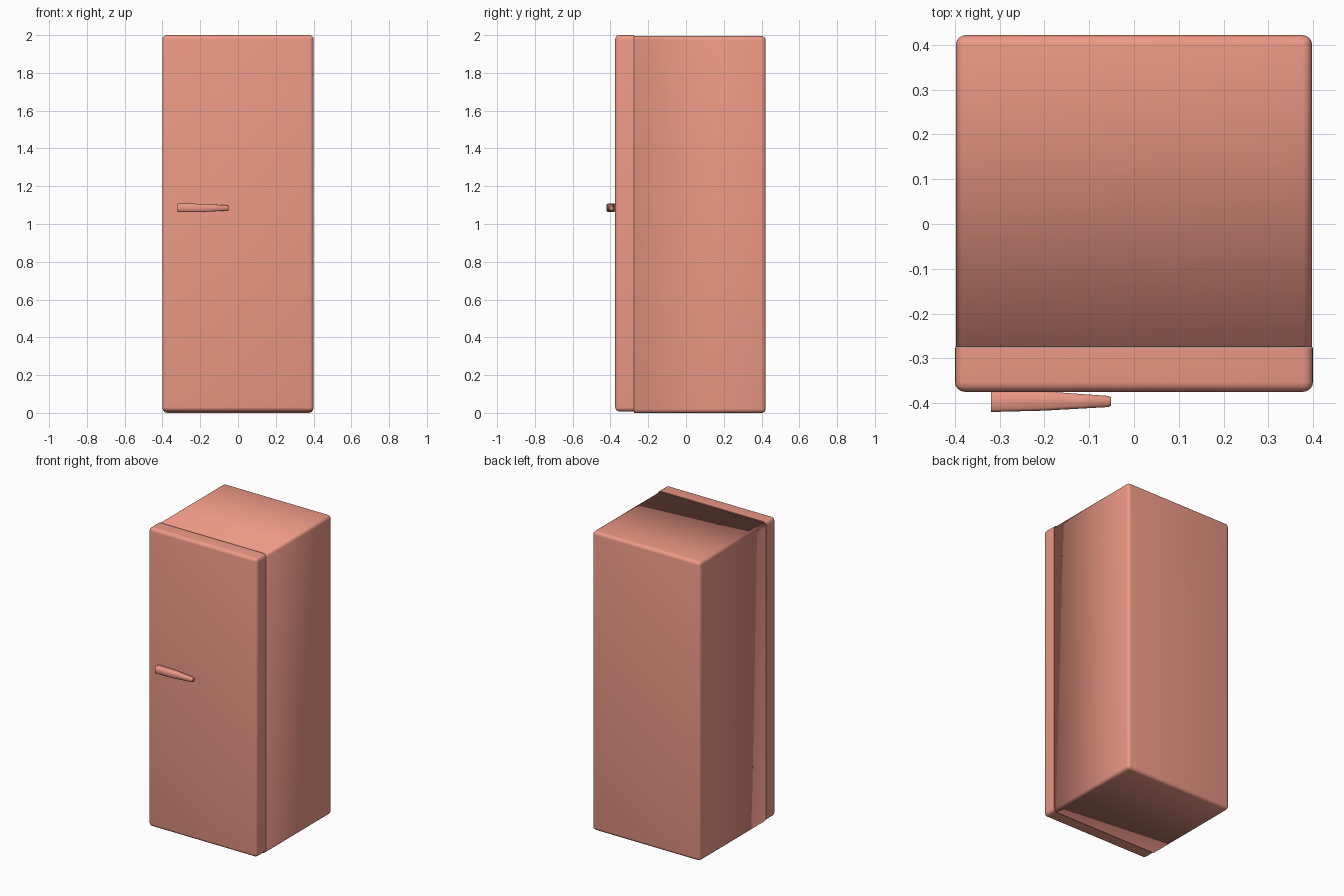
import bpy, bmesh

if "Cube" in bpy.data.objects:
    bpy.data.objects.remove(bpy.data.objects["Cube"])

mat = bpy.data.materials.new("salmon_enamel")
mat.diffuse_color = (0.85, 0.32, 0.24, 1)
mat.use_nodes = True
mat.node_tree.nodes["Principled BSDF"].inputs["Base Color"].default_value = mat.diffuse_color


def finish(bm, name, angle=None):
    bmesh.ops.recalc_face_normals(bm, faces=bm.faces)
    me = bpy.data.meshes.new(name)
    bm.to_mesh(me)
    bm.free()
    me.materials.append(mat)
    ob = bpy.data.objects.new(name, me)
    bpy.context.collection.objects.link(ob)
    bpy.ops.object.select_all(action='DESELECT')
    ob.select_set(True)
    bpy.context.view_layer.objects.active = ob
    if angle is None:
        bpy.ops.object.shade_smooth()
    else:
        bpy.ops.object.shade_smooth_by_angle(angle=angle)
    return ob


def rounded_box(name, lo, hi, radius, square_y, angle=None):
    """Box with every edge rounded except those around the face at square_y."""
    bm = bmesh.new()
    bmesh.ops.create_cube(bm, size=1)
    for v in bm.verts:
        v.co = [l + (c + 0.5) * (h - l) for l, h, c in zip(lo, hi, v.co)]
    edges = [e for e in bm.edges
             if not all(abs(v.co.y - square_y) < 1e-5 for v in e.verts)]
    bmesh.ops.bevel(bm, geom=edges, offset=radius, segments=4,
                    profile=0.5, affect='EDGES')
    return finish(bm, name, angle)


# Cabinet: rounded at the back, square where it meets the door
rounded_box("cabinet", (-0.398, -0.275, 0.0), (0.398, 0.422, 1.995), 0.022, -0.275)

# Door: rounded front, square back
rounded_box("door", (-0.4, -0.375, 0.008), (0.4, -0.276, 2.0), 0.022, -0.276, 0.6)

# Handle: tapered bar, stations are (x, y front, y back, z low, z high)
stations = [(-0.32, -0.420, -0.374, 1.063, 1.108),
            (-0.20, -0.417, -0.374, 1.063, 1.107),
            (-0.13, -0.413, -0.379, 1.067, 1.103),
            (-0.058, -0.409, -0.384, 1.071, 1.099),
            (-0.051, -0.406, -0.387, 1.074, 1.096)]
bm = bmesh.new()
rings = []
for x, yf, yb, zl, zh in stations:
    c = 0.006
    ring = [(yf + c, zl), (yb - c, zl), (yb, zl + c), (yb, zh - c),
            (yb - c, zh), (yf + c, zh), (yf, zh - c), (yf, zl + c)]
    rings.append([bm.verts.new((x, y, z)) for y, z in ring])
for a, b in zip(rings, rings[1:]):
    for i in range(8):
        j = (i + 1) % 8
        bm.faces.new((a[i], a[j], b[j], b[i]))
bm.faces.new(rings[0])
bm.faces.new(rings[-1])
finish(bm, "door_handle", 0.9)
